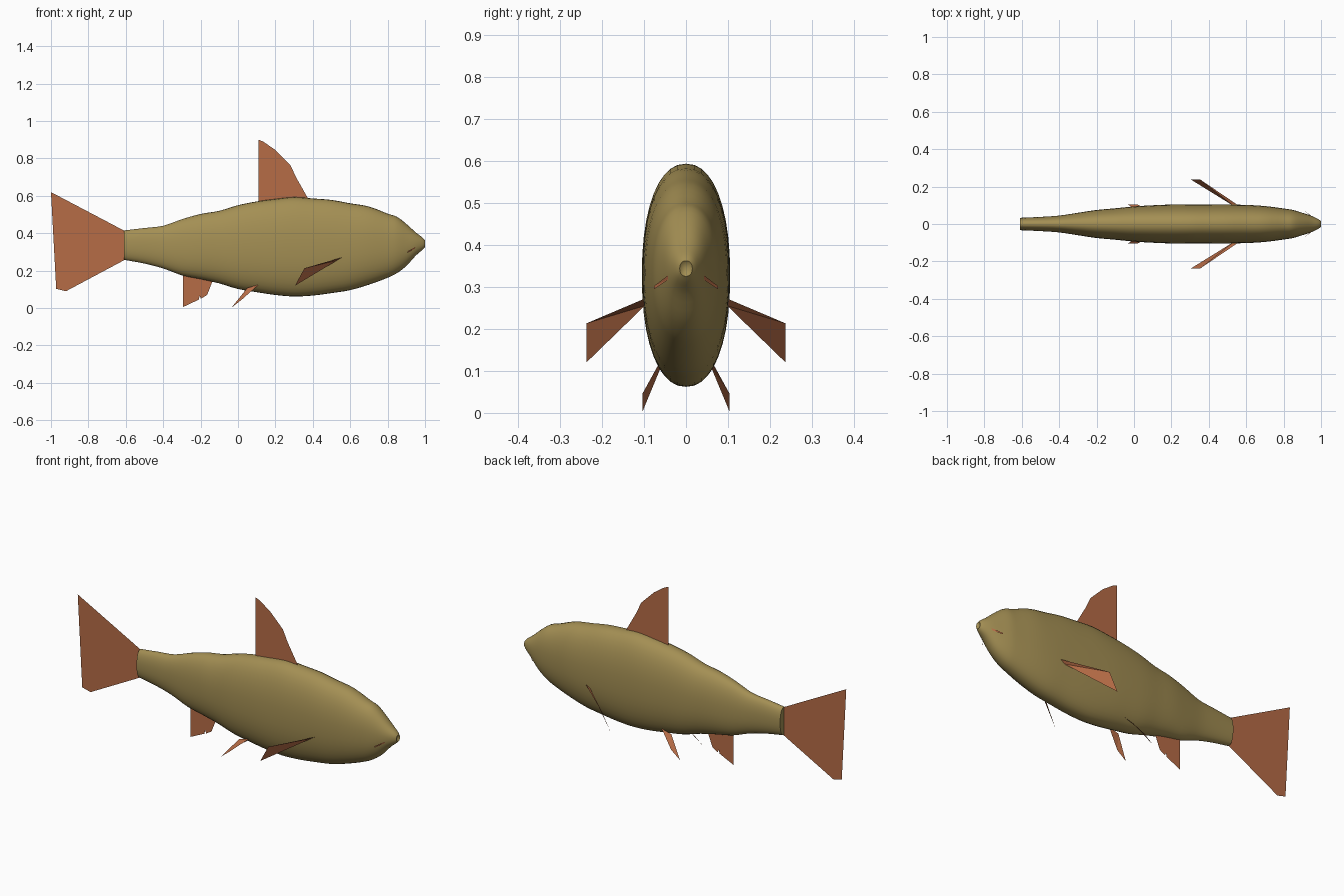
import bpy, bmesh, math
from mathutils import Vector

if "Cube" in bpy.data.objects:
    bpy.data.objects.remove(bpy.data.objects["Cube"])


def material(name, col):
    m = bpy.data.materials.new(name)
    m.diffuse_color = (*col, 1)
    m.use_nodes = True
    m.node_tree.nodes["Principled BSDF"].inputs["Base Color"].default_value = m.diffuse_color
    return m


OLIVE = material("olive_skin", (0.37, 0.275, 0.088))
RUST = material("rust_fin", (0.47, 0.15, 0.062))


def make(name, bm, mat):
    me = bpy.data.meshes.new(name)
    bm.to_mesh(me)
    bm.free()
    me.materials.append(mat)
    ob = bpy.data.objects.new(name, me)
    bpy.context.collection.objects.link(ob)
    return ob


# body stations: x, bottom z, top z, half width
ST = [(-.61, .258, .415, .033), (-.5, .238, .428, .038), (-.4, .212, .44, .045),
      (-.3, .175, .475, .06), (-.2, .155, .503, .075), (-.1, .132, .52, .084),
      (0, .102, .55, .094), (.1, .085, .57, .1), (.2, .07, .583, .104),
      (.3, .062, .593, .105), (.4, .067, .586, .105), (.5, .08, .578, .104),
      (.6, .096, .56, .102), (.7, .125, .543, .096), (.8, .162, .505, .083),
      (.85, .187, .488, .075), (.9, .225, .45, .06), (.95, .28, .405, .043),
      (.985, .31, .378, .026), (1, .325, .362, .015)]


def spline(pts, steps):
    p = [Vector(q) for q in pts]
    out = []
    for i in range(len(p) - 1):
        b, c = p[i], p[i + 1]
        t0 = (c - p[i - 1]) / 2 if i else c - b
        t1 = (p[i + 2] - b) / 2 if i + 2 < len(p) else c - b
        for s in range(steps):
            t = s / steps
            out.append(b * (2*t**3 - 3*t**2 + 1) + t0 * (t**3 - 2*t**2 + t)
                       + c * (3*t**2 - 2*t**3) + t1 * (t**3 - t**2))
    return out + [p[-1]]


# body: slightly squared ellipses lofted along x
N = 40
bm = bmesh.new()
rings = []
for x, lo, hi, w in spline(ST, 3):
    ring = []
    for k in range(N):
        a = 2 * math.pi * k / N
        c, s = math.cos(a), math.sin(a)
        y = w * math.copysign(abs(c) ** 0.9, c)
        z = (lo + hi) / 2 + (hi - lo) / 2 * math.copysign(abs(s) ** 0.9, s)
        ring.append(bm.verts.new((x, y, z)))
    rings.append(ring)
for r, q in zip(rings, rings[1:]):
    for k in range(N):
        bm.faces.new((r[k], r[(k + 1) % N], q[(k + 1) % N], q[k]))
bm.faces.new(rings[0])
# small dented mouth
mouth = bm.verts.new((.985, 0, .343))
for k in range(N):
    bm.faces.new((rings[-1][k], rings[-1][(k + 1) % N], mouth))
bmesh.ops.recalc_face_normals(bm, faces=bm.faces)
body = make("body", bm, OLIVE)
bpy.context.view_layer.objects.active = body
body.select_set(True)
bpy.ops.object.shade_smooth_by_angle(angle=math.radians(50))


def fin(name, pts):
    bm = bmesh.new()
    f = bm.faces.new([bm.verts.new(p) for p in pts])
    bmesh.ops.triangulate(bm, faces=[f])
    return make(name, bm, RUST)


def flat_fin(name, pts):
    return fin(name, [(x, 0, z) for x, z in pts])


# centre fins with ragged edges
flat_fin("tail_fin", [(-.605, .412), (-1, .62), (-.9, .525), (-.965, .555), (-.885, .49),
                      (-.93, .505), (-.865, .43), (-.91, .45), (-.87, .39), (-.83, .335),
                      (-.88, .265), (-.93, .185), (-.972, .103), (-.92, .09), (-.605, .258)])
flat_fin("dorsal_fin", [(.11, .55), (.11, .9), (.135, .89), (.2, .845), (.215, .772),
                        (.23, .815), (.28, .765), (.31, .7), (.34, .645), (.375, .585),
                        (.3, .56)])
flat_fin("anal_fin", [(-.295, .19), (-.295, .005), (-.21, .045), (-.205, .065),
                      (-.198, .05), (-.165, .07), (-.13, .16)])

# paired fins
for side, s in (("left", 1), ("right", -1)):
    fin("pectoral_fin_" + side, [(.56, s*.098, .272), (.355, s*.237, .213),
                                 (.305, s*.237, .12), (.53, s*.098, .255)])
    fin("pelvic_fin_" + side, [(.11, s*.06, .125), (.02, s*.104, .045),
                               (-.035, s*.104, .002), (.05, s*.06, .108)])
    fin("cheek_barbel_" + side, [(.955, s*.038, .331), (.905, s*.076, .302),
                                 (.905, s*.076, .294), (.95, s*.038, .32)])
